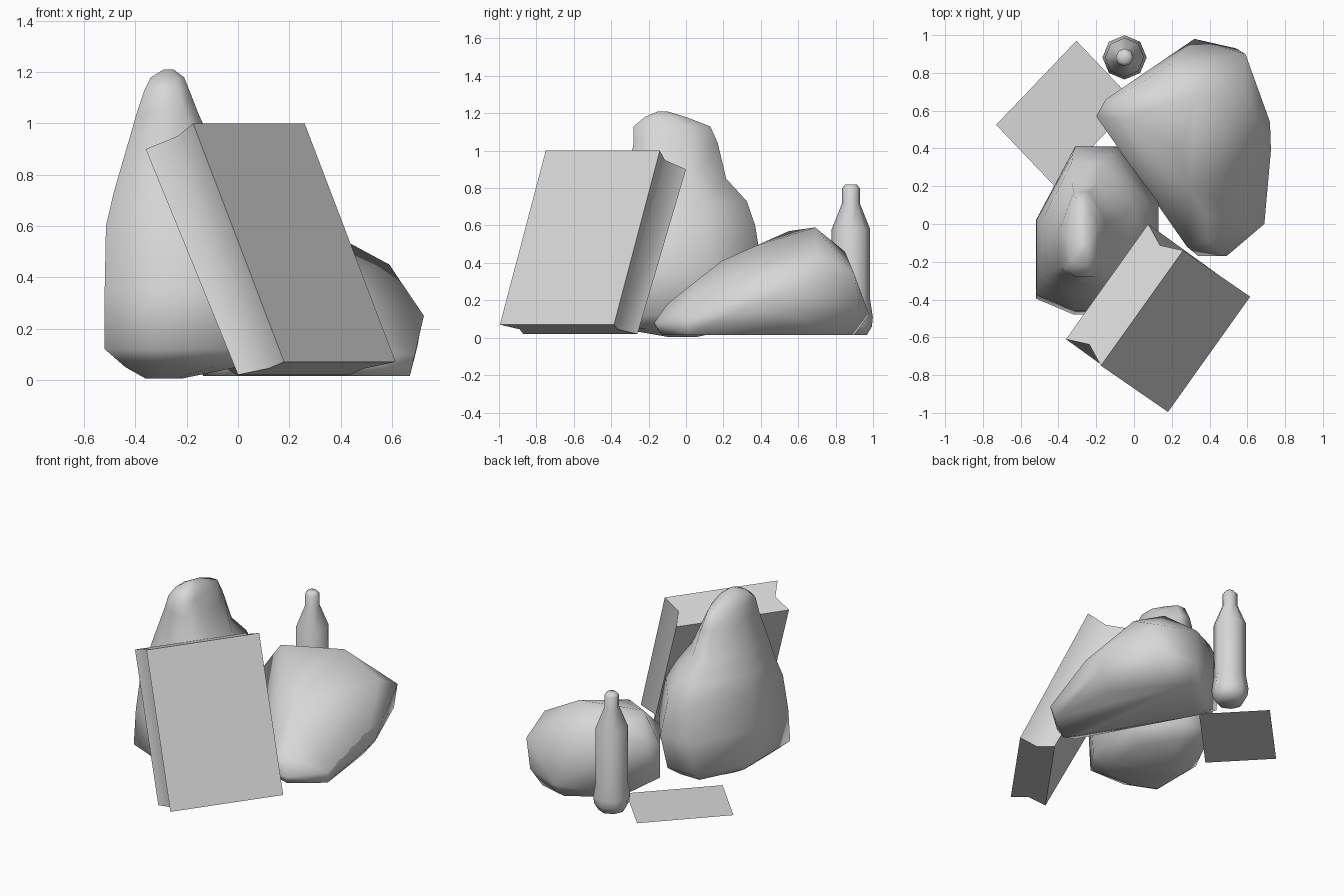
import bpy
import bmesh
from math import cos, sin, tau, radians
from mathutils import Vector

cube = bpy.data.objects.get("Cube")
if cube:
    bpy.data.objects.remove(cube, do_unlink=True)

# One plain grey for everything
grey = bpy.data.materials.new("plain grey")
grey.use_nodes = True
color = (0.68, 0.68, 0.68, 1)
grey.diffuse_color = color
grey.node_tree.nodes["Principled BSDF"].inputs["Base Color"].default_value = color


def finish(bm, name, angle):
    """Turn a bmesh into a named, shaded object."""
    if len(bm.faces) > 1:
        bmesh.ops.recalc_face_normals(bm, faces=bm.faces[:])
    mesh = bpy.data.meshes.new(name)
    bm.to_mesh(mesh)
    bm.free()
    mesh.materials.append(grey)
    obj = bpy.data.objects.new(name, mesh)
    bpy.context.collection.objects.link(obj)
    bpy.ops.object.select_all(action='DESELECT')
    obj.select_set(True)
    bpy.context.view_layer.objects.active = obj
    bpy.ops.object.shade_smooth_by_angle(angle=radians(angle))
    return obj


def loft(name, rings, angle):
    """Skin matching rings of points and cap both ends."""
    bm = bmesh.new()
    loops = [[bm.verts.new(p) for p in ring] for ring in rings]
    for low, high in zip(loops, loops[1:]):
        for i in range(len(low)):
            j = (i + 1) % len(low)
            bm.faces.new((low[i], low[j], high[j], high[i]))
    bm.faces.new(loops[0][::-1])
    bm.faces.new(loops[-1])
    return finish(bm, name, angle)


def bag_ring(z, x0, x1, y0, y1):
    """Rectangle with each corner cut by its own amount, pointed at the front left."""
    w, d = x1 - x0, y1 - y0
    return [(x0 + 0.33 * w, y0, z), (x1 - 0.22 * w, y0, z),
            (x1, y0 + 0.22 * d, z), (x1, y1 - 0.34 * d, z),
            (x1 - 0.34 * w, y1, z), (x0 + 0.32 * w, y1, z),
            (x0, y1 - 0.45 * d, z), (x0, y0 + 0.1 * d, z)]


# Standing bag, gathered into a ridge at the top
levels = [(0.005, -0.36, -0.22, -0.1, 0.06), (0.05, -0.44, 0.0, -0.36, 0.28),
          (0.12, -0.52, 0.09, -0.48, 0.37), (0.35, -0.52, 0.13, -0.46, 0.41),
          (0.6, -0.515, 0.08, -0.4, 0.37), (0.73, -0.485, 0.0, -0.35, 0.325),
          (0.85, -0.45, -0.07, -0.32, 0.215),
          (1.04, -0.395, -0.155, -0.28, 0.17), (1.13, -0.365, -0.19, -0.28, 0.13),
          (1.18, -0.34, -0.21, -0.22, 0.0), (1.21, -0.29, -0.25, -0.15, -0.1)]
loft("standing_bag", [bag_ring(*level) for level in levels], 75)

# Slumped bag, a taut skin around its bulges
lying_points = [
    # underside
    (0.47, -0.13, 0.015), (0.42, -0.06, 0.015), (0.2, 0.3, 0.015), (0.0, 0.63, 0.015),
    (0.0, 0.72, 0.02), (0.3, 0.9, 0.015), (0.5, 0.85, 0.015),
    (0.67, 0.02, 0.015), (0.61, 0.5, 0.015),
    # widest outline
    (0.32, 0.98, 0.12), (0.54, 0.93, 0.15), (0.59, 0.9, 0.34),
    (0.7, 0.5, 0.13), (0.72, 0.54, 0.25), (0.725, 0.39, 0.25),
    (0.69, 0.0, 0.1), (0.49, -0.17, 0.08), (0.34, -0.17, 0.07),
    (0.28, -0.12, 0.12), (0.07, 0.2, 0.13), (-0.2, 0.57, 0.15),
    (-0.2, 0.57, 0.38), (-0.15, 0.66, 0.42),
    # top
    (0.4, -0.1, 0.18), (0.38, 0.05, 0.3), (0.3, 0.19, 0.41), (0.25, 0.37, 0.49),
    (-0.06, 0.55, 0.57), (-0.03, 0.71, 0.5), (0.33, 0.69, 0.59), (0.43, 0.72, 0.52),
    (0.59, 0.7, 0.45), (0.2, 0.85, 0.46)]
bm = bmesh.new()
for point in lying_points:
    bm.verts.new(point)
dimple = bm.verts.new((0.72, 0.2, 0.13))
bmesh.ops.convex_hull(bm, input=bm.verts[:])
dimple.co = (0.675, 0.25, 0.13)
loose = [v for v in bm.verts if not v.link_faces]
bmesh.ops.delete(bm, geom=loose, context='VERTS')
finish(bm, "lying_bag", 85)

# Leaning carton whose two narrow sides are dented along the middle
across = Vector((0.435, 0.61, 0))
dent = across * 0.07


def carton_ring(front, back):
    front, back = Vector(front), Vector(back)
    middle = (front + back) / 2
    return [front, front + across, middle + across - dent,
            back + across, back, middle + dent]


loft("carton", [carton_ring((0.18, -0.995, 0.07), (0, -0.87, 0.02)),
                carton_ring((-0.175, -0.75, 1.0), (-0.36, -0.61, 0.9))], 60)

# Eight-sided bottle
profile = [(0.085, 0.015), (0.112, 0.06), (0.117, 0.11), (0.103, 0.2), (0.103, 0.58),
           (0.047, 0.72), (0.047, 0.8), (0.03, 0.82)]
sides = 8
loft("bottle", [[(-0.05 + r * cos(tau * i / sides), 0.882 + r * sin(tau * i / sides), z)
                 for i in range(sides)] for r, z in profile], 85)

# Flat sheet on the ground
corner, edge, side = Vector((-0.73, 0.525, 0.015)), Vector((0.31, -0.325, 0)), Vector((0.425, 0.445, 0))
bm = bmesh.new()
bm.faces.new([bm.verts.new(p) for p in
              (corner, corner + edge, corner + edge + side, corner + side)])
finish(bm, "ground_sheet", 30)
